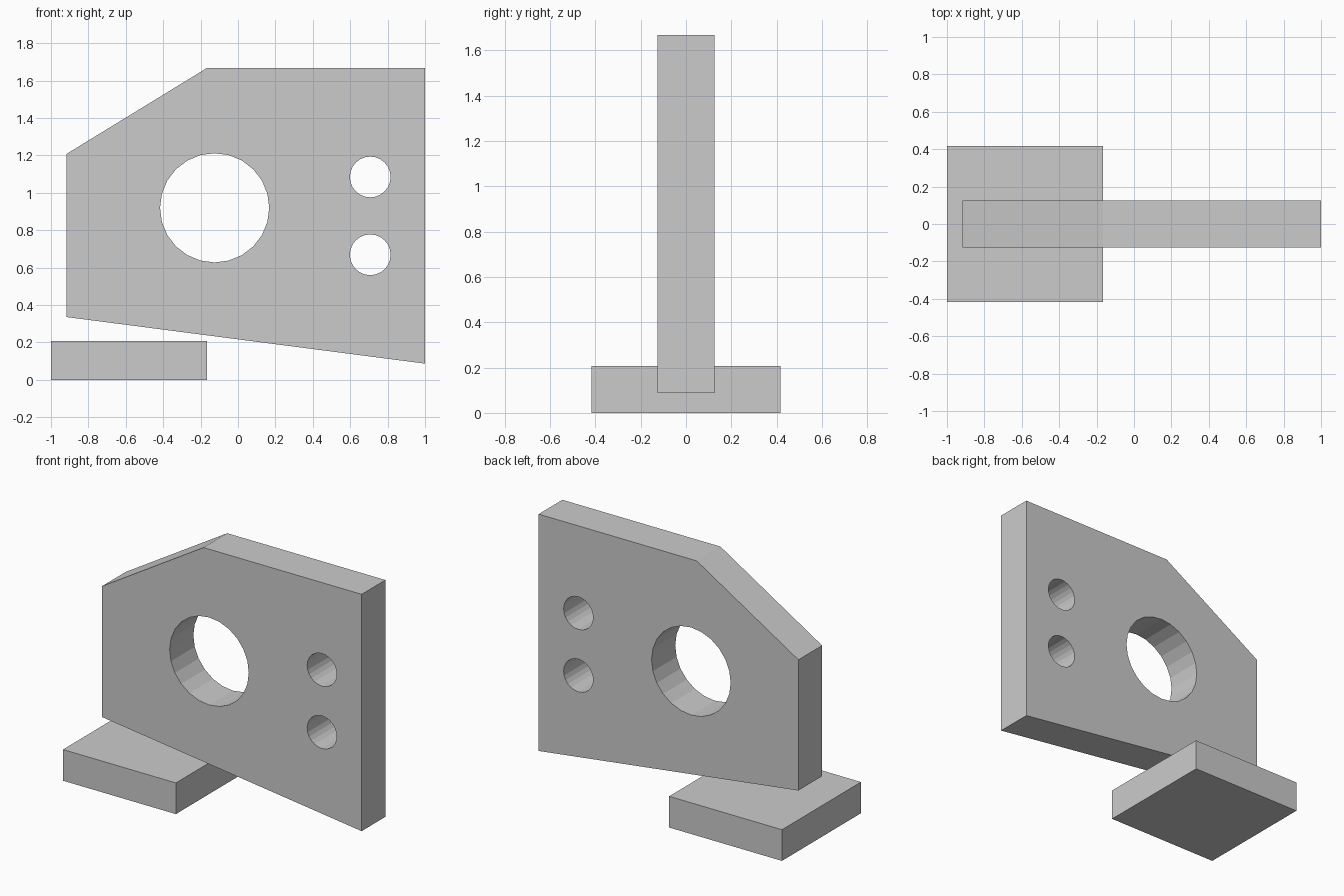
import bpy, bmesh, math

if "Cube" in bpy.data.objects:
    bpy.data.objects.remove(bpy.data.objects["Cube"])


def link(name, bm):
    bmesh.ops.recalc_face_normals(bm, faces=bm.faces[:])
    mesh = bpy.data.meshes.new(name)
    bm.to_mesh(mesh)
    bm.free()
    obj = bpy.data.objects.new(name, mesh)
    bpy.context.collection.objects.link(obj)
    return obj


def prism(name, profile, depth):
    """Extrude an (x, z) outline along y, centred on y = 0."""
    bm = bmesh.new()
    face = bm.faces.new([bm.verts.new((x, -depth / 2, z)) for x, z in profile])
    ext = bmesh.ops.extrude_face_region(bm, geom=[face])["geom"]
    bmesh.ops.translate(bm, vec=(0, depth, 0),
                        verts=[v for v in ext if isinstance(v, bmesh.types.BMVert)])
    return link(name, bm)


def circle(x, z, r, sides=24):
    return [(x + r * math.cos(math.tau * i / sides),
             z + r * math.sin(math.tau * i / sides)) for i in range(sides)]


# Low foot block
prism("foot_block", [(-1, 0), (-0.167, 0), (-0.167, 0.208), (-1, 0.208)], 0.833)

# Upright plate with sloping bottom and chamfered corner
plate = prism("upright_plate", [(-0.917, 0.336), (1, 0.087), (1, 1.667),
                                (-0.167, 1.667), (-0.917, 1.208)], 0.25)

# Through holes: one large bore and two bolt holes
for name, x, z, r in (("bore_cutter", -0.125, 0.92, 0.292),
                      ("upper_bolt_cutter", 0.707, 1.085, 0.109),
                      ("lower_bolt_cutter", 0.707, 0.669, 0.109)):
    cutter = prism(name, circle(x, z, r), 0.5)
    cutter.hide_render = True
    cutter.display_type = 'WIRE'
    mod = plate.modifiers.new(name, 'BOOLEAN')
    mod.operation = 'DIFFERENCE'
    mod.solver = 'EXACT'
    mod.object = cutter
